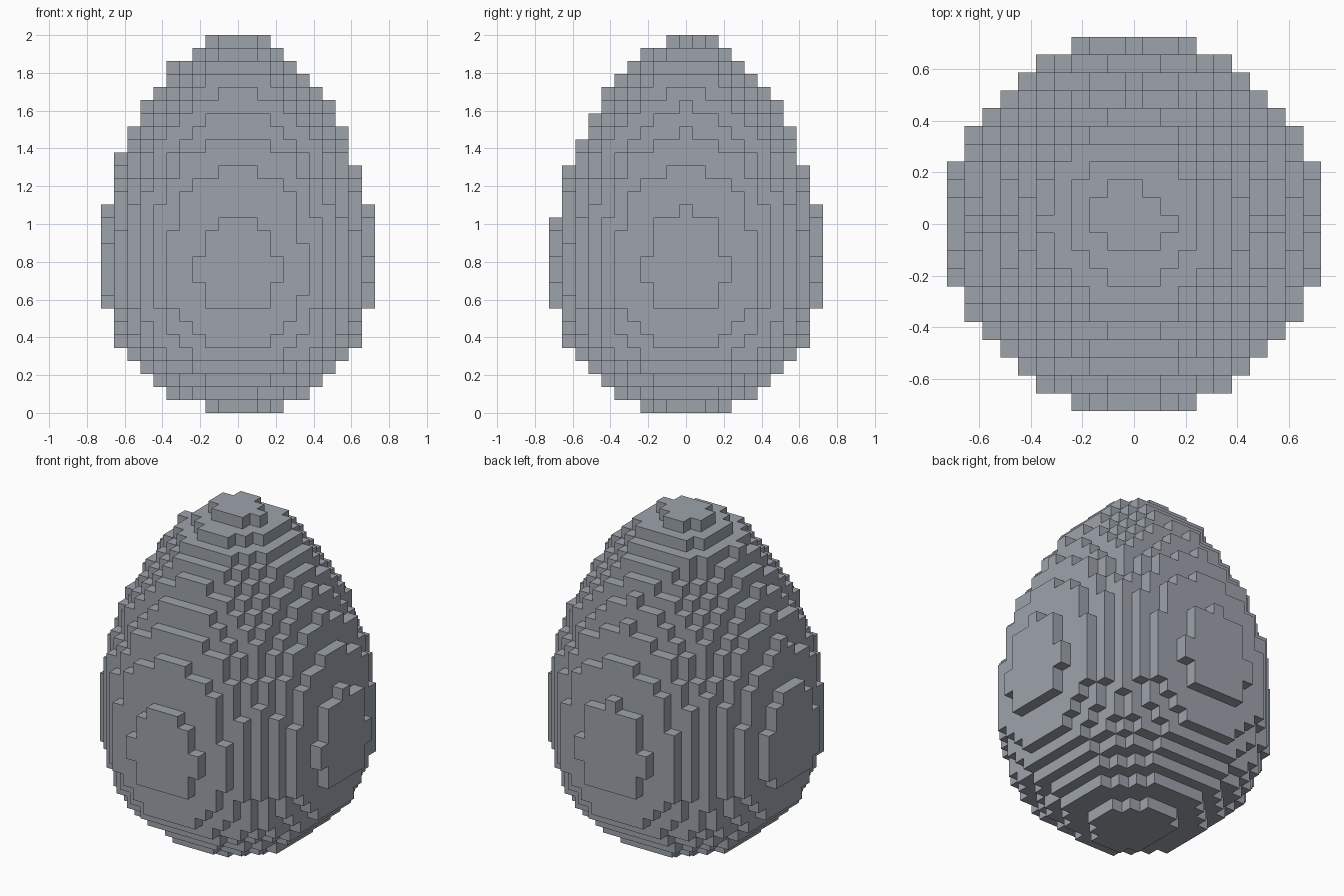
import bpy, bmesh
from mathutils import Vector

if "Cube" in bpy.data.objects:
    bpy.data.objects.remove(bpy.data.objects["Cube"])

CELL = 2 / 29  # the egg is 29 blocks tall

# Radius of every block layer from bottom to top, in blocks
RADII = [3.28, 5.4, 6.7, 7.8, 8.7, 9.3, 9.6, 9.9, 10.3, 10.4, 10.5, 10.5, 10.4,
         10.3, 10.2, 9.99, 9.9, 9.6, 9.1, 8.97, 8.5, 7.99, 7.5, 7.0, 6.25, 5.6,
         4.97, 3.6, 2.1]
# Layers whose centre is slightly off the axis
CENTRES = {0: (0.3, 0.0), 27: (0.0, 0.1), 28: (-0.08, 0.16)}


def filled(i, j, k):
    if not 0 <= k < len(RADII):
        return False
    cx, cy = CENTRES.get(k, (-0.02, 0.02))
    return ((i - cx) * 0.995) ** 2 + (j - cy) ** 2 <= RADII[k] ** 2


# Outer skin of the blocks: one square wherever a filled block meets air
bm = bmesh.new()
steps = [Vector(d) for d in ((1, 0, 0), (-1, 0, 0), (0, 1, 0),
                             (0, -1, 0), (0, 0, 1), (0, 0, -1))]
for k in range(len(RADII)):
    for i in range(-11, 12):
        for j in range(-11, 12):
            if not filled(i, j, k):
                continue
            centre = Vector((i, j, k + 0.5))
            for n in steps:
                if filled(i + int(n.x), j + int(n.y), k + int(n.z)):
                    continue
                u = Vector((n.y, n.z, n.x)) / 2
                v = n.cross(u)
                m = centre + n / 2
                bm.faces.new([bm.verts.new((m + a * u + b * v) * CELL)
                              for a, b in ((-1, -1), (1, -1), (1, 1), (-1, 1))])
bmesh.ops.remove_doubles(bm, verts=bm.verts, dist=CELL * 0.05)

mesh = bpy.data.meshes.new("block_egg")
bm.to_mesh(mesh)
bm.free()

# Plain grey shell
grey = bpy.data.materials.new("grey")
grey.diffuse_color = (0.34, 0.37, 0.41, 1)
grey.use_nodes = True
grey.node_tree.nodes["Principled BSDF"].inputs["Base Color"].default_value = grey.diffuse_color
mesh.materials.append(grey)
egg = bpy.data.objects.new("block_egg", mesh)
bpy.context.collection.objects.link(egg)
